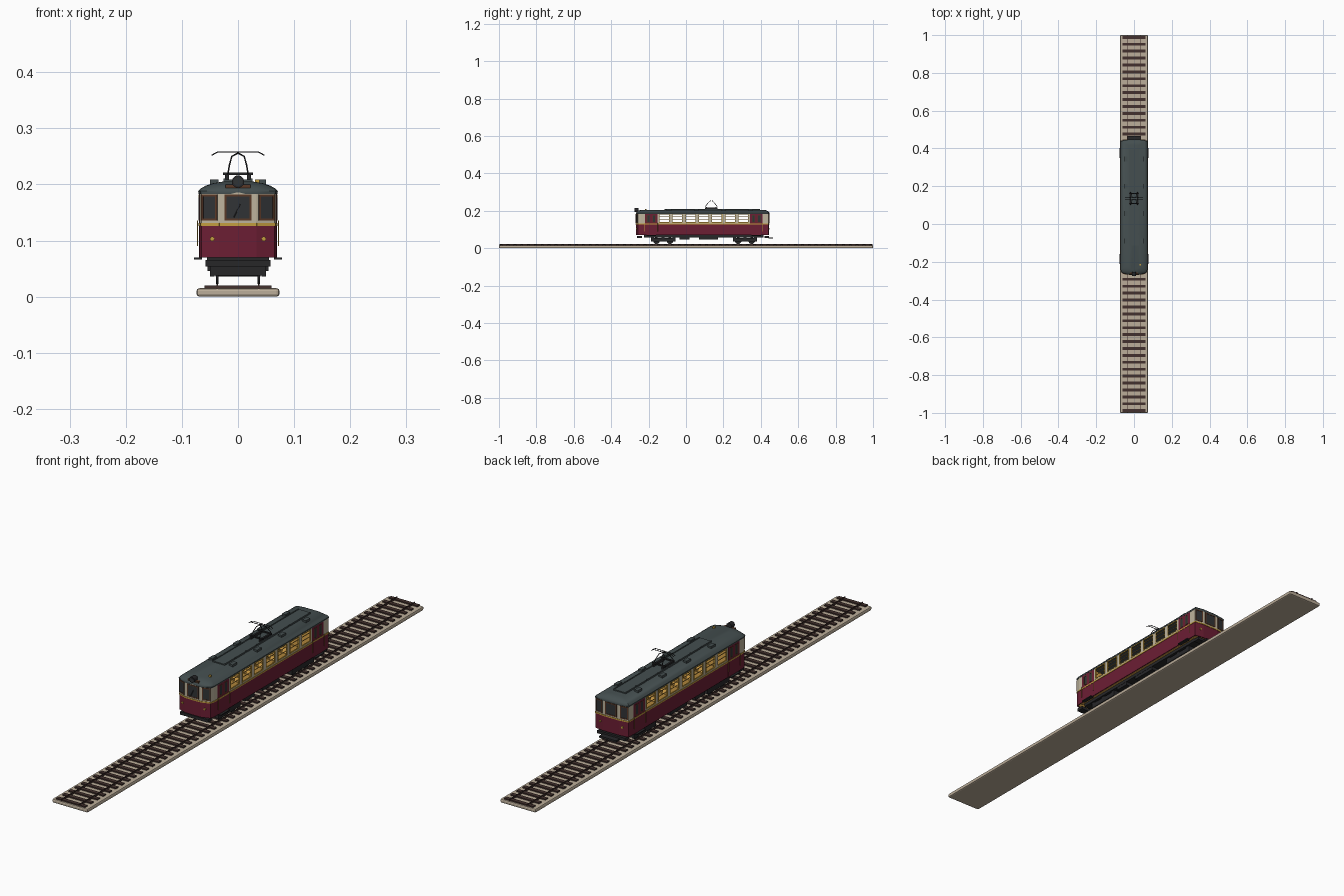
import bpy, bmesh, math
from mathutils import Vector, Matrix

if "Cube" in bpy.data.objects:
    bpy.data.objects.remove(bpy.data.objects["Cube"])


def material(name, *rgb):
    m = bpy.data.materials.new(name)
    m.use_nodes = True
    m.diffuse_color = (*rgb, 1)
    m.node_tree.nodes["Principled BSDF"].inputs["Base Color"].default_value = (*rgb, 1)
    return m


stone = material("pale_stone", .5, .42, .32)
timber = material("dark_timber", .055, .03, .026)
iron = material("black_iron", .02, .02, .022)
red = material("deep_red", .15, .013, .034)
cream = material("cream", .52, .46, .34)
gold = material("gold_trim", .55, .34, .05)
amber = material("amber_wood", .7, .38, .07)
slate = material("slate_roof", .058, .077, .079)
glass = material("dark_glass", .03, .033, .036)
brown = material("brown_frame", .1, .04, .02)


def finish(name, bm, mat, mirror=False, smooth=False):
    """Turn a bmesh into an object, optionally doubled across x = 0."""
    if mirror:
        geom = bmesh.ops.duplicate(bm, geom=bm.verts[:] + bm.edges[:] + bm.faces[:])["geom"]
        verts = [g for g in geom if isinstance(g, bmesh.types.BMVert)]
        bmesh.ops.scale(bm, vec=(-1, 1, 1), verts=verts)
    bmesh.ops.recalc_face_normals(bm, faces=bm.faces)
    me = bpy.data.meshes.new(name)
    bm.to_mesh(me)
    bm.free()
    me.materials.append(mat)
    ob = bpy.data.objects.new(name, me)
    bpy.context.collection.objects.link(ob)
    if smooth:
        bpy.ops.object.select_all(action='DESELECT')
        ob.select_set(True)
        bpy.context.view_layer.objects.active = ob
        bpy.ops.object.shade_smooth_by_angle(angle=math.radians(40))
    return ob


def boxes(name, mat, spans, mirror=False):
    """Boxes given as (x0, x1, y0, y1, z0, z1)."""
    bm = bmesh.new()
    for x0, x1, y0, y1, z0, z1 in spans:
        mid = Vector((x0 + x1, y0 + y1, z0 + z1)) / 2
        size = Matrix.Diagonal((x1 - x0, y1 - y0, z1 - z0, 1))
        bmesh.ops.create_cube(bm, size=1, matrix=Matrix.Translation(mid) @ size)
    return finish(name, bm, mat, mirror)


def cylinders(name, mat, spots, radius, depth, axis, mirror=False, sides=20):
    bm = bmesh.new()
    turn = Vector(axis).to_track_quat('Z', 'Y').to_matrix().to_4x4()
    for p in spots:
        bmesh.ops.create_cone(bm, cap_ends=True, segments=sides, radius1=radius, radius2=radius,
                              depth=depth, matrix=Matrix.Translation(p) @ turn)
    return finish(name, bm, mat, mirror, True)


def tubes(name, mat, paths, radius):
    cu = bpy.data.curves.new(name, 'CURVE')
    cu.dimensions, cu.bevel_depth, cu.bevel_resolution = '3D', radius, 1
    for path in paths:
        sp = cu.splines.new('POLY')
        sp.points.add(len(path) - 1)
        for pt, co in zip(sp.points, path):
            pt.co = (*co, 1)
    cu.materials.append(mat)
    ob = bpy.data.objects.new(name, cu)
    bpy.context.collection.objects.link(ob)


# Half of the body plan, from front centre round to back centre
plan = [(0, -.268), (.033, -.267), (.065, -.256), (.069, -.24), (.069, .44), (.033, .445), (0, .445)]
FRONT, FRONT_CORNER, FRONT_POST, SIDE, BACK_CORNER, BACK = range(6)
length = [math.dist(a, b) for a, b in zip(plan, plan[1:])]
side_y = plan[SIDE][1]


def wall(name, mat, spans, out=0, depth=.004):
    """Slabs on wall segments: (segment, start, end, z0, z1), mirrored."""
    bm = bmesh.new()
    for seg, t0, t1, z0, z1 in spans:
        a, b = Vector(plan[seg]), Vector(plan[seg + 1])
        d = (b - a).normalized()
        n = Vector((d.y, -d.x))
        ring = [a + d * t + n * o for t, o in
                ((t0, out), (t1, out), (t1, out - depth), (t0, out - depth))]
        low = [bm.verts.new((*p, z0)) for p in ring]
        high = [bm.verts.new((*p, z1)) for p in ring]
        bm.faces.new(low)
        bm.faces.new(high)
        for i in range(4):
            j = (i + 1) % 4
            bm.faces.new((low[i], low[j], high[j], high[i]))
    return finish(name, bm, mat, True)


def band(z0, z1):
    return [(s, 0, length[s], z0, z1) for s in range(6)]


def frame(seg, t0, t1, z0, z1, w):
    return [(seg, t0, t1, z0, z0 + w), (seg, t0, t1, z1 - w, z1),
            (seg, t0, t0 + w, z0, z1), (seg, t1 - w, t1, z0, z1)]


# Track
bed = boxes("track_bed", stone, [(-.074, .074, -1, 1, 0, .015)])
bevel = bed.modifiers.new("soft_edges", 'BEVEL')
bevel.width, bevel.segments = .005, 2
pitch = .0366
boxes("sleepers", timber, [(-.06, .06, i * pitch - .0075, i * pitch + .0075, .012, .0195)
                           for i in range(-27, 28)])
boxes("rails", timber, [(.0355, .038, -.998, .998, .014, .0225)], True)

# Body walls
wall("lower_body", red, band(.07, .126))
wall("inner_lining", amber, band(.072, .137), -.0042, .0015)
boxes("cabin_floor", amber, [(-.064, .064, -.235, .435, .07, .076)])
wall("window_sill_band", cream, band(.126, .137))
wall("window_header", cream, band(.18, .186))
wall("belt_stripe", gold, band(.126, .131), .0015, .002)

# Side windows as real openings between pillars
doors = [(.02, .088), (.582, .65)]
first, last, count = doors[0][1], doors[1][0], 7
step = (last - first) / count
half = step / 2 - .007
centres = [first + step * (i + .5) for i in range(count)]
pillars = [(SIDE, first + step * i - .007, first + step * i + .007, .137, .18)
           for i in range(count + 1)]
wall("side_pillars", cream, pillars)
wall("pillar_lining", amber, pillars, -.0042, .0015)
wall("cabin_corner_posts", cream, [(SIDE, 0, .02, .137, .18), (SIDE, .65, length[SIDE], .137, .18)])
wall("side_window_frames", gold,
     [bar for c in centres for bar in frame(SIDE, c - half, c + half, .136, .182, .003)], .001, .004)
wall("side_window_bars", amber, [(SIDE, c - half, c + half, z, z + .002)
                                 for c in centres for z in (.153, .168)], -.001, .002)

# Doors with narrow glass, steps and grab rails
wall("doors", red, [(SIDE, a, b, .07, .184) for a, b in doors], .0005, .005)
panes = [((a + b) / 2 + s * .015 - .009, (a + b) / 2 + s * .015 + .009) for a, b in doors for s in (-1, 1)]
wall("door_glass", glass, [(SIDE, a, b, .138, .176) for a, b in panes], .001, .001)
wall("door_glass_frames", brown,
     [bar for a, b in panes for bar in frame(SIDE, a, b, .137, .177, .003)], .0015, .002)
door_y = [(a + side_y, b + side_y) for a, b in doors]
boxes("door_steps", iron, [(.064, .078, a + .008, b - .008, .066, .07) for a, b in door_y], True)
cylinders("grab_rails", gold, [(.072, y, .113) for pair in door_y for y in pair],
          .001, .045, (0, 0, 1), True, 8)

# Lit partitions behind the doors
boxes("partitions", amber, [(-.063, .063, first + side_y - .01, first + side_y - .007, .076, .183),
                            (-.063, .063, last + side_y + .007, last + side_y + .01, .076, .183)])

# Cab windows at both ends
ends = [(FRONT, 0, .024), (FRONT_CORNER, .004, length[FRONT_CORNER]),
        (BACK_CORNER, .002, length[BACK_CORNER] - .004), (BACK, length[BACK] - .024, length[BACK])]
wall("cab_walls", cream, [(s, 0, length[s], .137, .18) for s in range(6) if s != SIDE])
wall("cab_glass", glass, [(s, a, b, .137, .18) for s, a, b in ends], .001, .002)
trim = []
for s, a, b in ends:
    bars = frame(s, a, b, .1355, .1825, .0036)
    skip = {FRONT: 2, BACK: 3}.get(s)
    trim += [bar for i, bar in enumerate(bars) if i != skip]
wall("cab_window_frames", brown, trim, .002, .003)
tubes("wiper", iron, [[(-.008, -.2705, .14), (.004, -.2705, .165)]], .0008)
cylinders("marker_lamps", gold, [(.046, -.2635, .103), (.046, .444, .103)], .004, .006, (0, 1, 0), True)

# Bench seats lined up with the pillars
seat_y = [first + step * i + side_y for i in range(1, count)]
boxes("bench_backs", amber, [(.018, .062, y - .003, y + .003, .076, .138) for y in seat_y], True)
boxes("bench_seats", amber, [(.018, .062, y - .018, y + .018, .092, .098) for y in seat_y], True)

# Domed roof lofted from inset copies of the plan
bm = bmesh.new()
rim = plan[1:-1]
outline = rim + [(-x, y) for x, y in reversed(rim)]
mid_y = (plan[0][1] + plan[-1][1]) / 2
half_y = plan[-1][1] - mid_y
rings = []
for inset, z in ((-.001, .183), (-.002, .188), (.003, .193), (.012, .198), (.024, .202), (.042, .205)):
    sx, sy = 1 - inset / .07, 1 - inset * .6 / half_y
    rings.append([bm.verts.new((x * sx, mid_y + (y - mid_y) * sy, z)) for x, y in outline])
for low, high in zip(rings, rings[1:]):
    for i in range(len(low)):
        j = (i + 1) % len(low)
        bm.faces.new((low[i], low[j], high[j], high[i]))
bm.faces.new(rings[0])
bm.faces.new(rings[-1])
finish("roof", bm, slate, smooth=True)

# Roof fittings
boxes("roof_walkway", slate, [(-.024, .024, -.115, .395, .2, .209)])
boxes("walkway_edges", slate, [(.022, .026, y, y + .058, .204, .211)
                               for y in [-.115 + .0646 * i for i in range(8)]], True)
boxes("roof_vents", slate, [(.035, .05, y - .013, y + .013, .196, .209)
                            for y in (-.09, .055, .2, .345)], True)
boxes("roof_signal", gold, [(.03, .038, -.219, -.211, .2, .209)])
boxes("headlight_base", brown, [(-.022, .022, -.266, -.25, .194, .2)])
cylinders("headlight", iron, [(0, -.265, .205)], .011, .02, (0, 1, 0))
cylinders("headlight_lens", glass, [(0, -.2755, .205)], .008, .002, (0, 1, 0))

# Current collector
pan_y = .135
boxes("collector_base", iron, [(-.027, .027, pan_y + d - .003, pan_y + d + .003, .217, .221)
                               for d in (-.026, .026)])
boxes("collector_feet", iron, [(.016, .023, pan_y - .034, pan_y + .034, .208, .218)], True)
arms = [[(s * .018, pan_y + e * .034, .219), (s * .015, pan_y + e * .022, .236),
         (s * .011, pan_y + e * .009, .25), (0, pan_y + e * .004, .256)]
        for s in (-1, 1) for e in (-1, 1)]
tubes("collector_arms", iron, arms, .0014)
tubes("collector_bow", iron, [[(-.047, y, .252), (-.036, y, .258), (.036, y, .258), (.047, y, .252)]
                              for y in (pan_y - .005, pan_y + .005)], .0012)

# Underframe, bumpers and bogies
boxes("underframe", iron, [(-.055, .055, -.225, .415, .058, .07)])
boxes("bumpers", iron, [(-.058, .058, -.262, -.235, .054, .065), (-.058, .058, .42, .445, .054, .065)])
boxes("rear_coupler", iron, [(-.035, .035, .44, .466, .051, .058)])
boxes("equipment_boxes", iron, [(.02, .054, -.035, .02, .046, .062), (.02, .054, .07, .17, .046, .062)], True)
bogies = (-.122, .315)
boxes("bogie_frames", iron, [(.042, .05, y - .065, y + .065, .036, .054) for y in bogies], True)
boxes("bogie_beams", iron, [(-.05, .05, y + d - .008, y + d + .008, .038, .061)
                            for y in bogies for d in (-.057, 0, .057)])
cylinders("wheels", iron, [(.037, y + d, .04) for y in bogies for d in (-.036, .036)],
          .0175, .005, (1, 0, 0), True)
cylinders("axles", iron, [(0, y + d, .04) for y in bogies for d in (-.036, .036)],
          .004, .08, (1, 0, 0))
